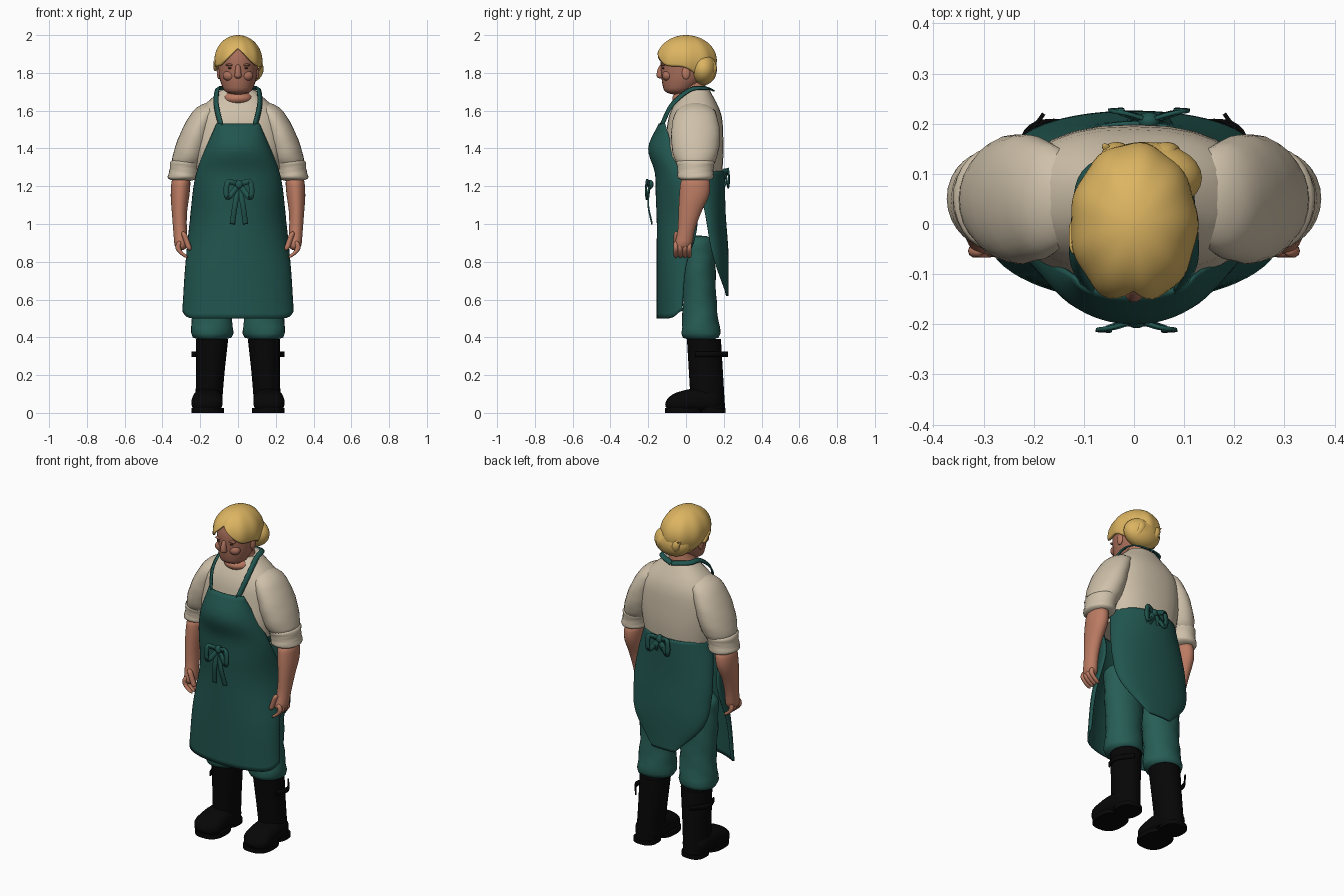
import bpy, bmesh
from math import sin, cos, pi, sqrt, radians, copysign
from mathutils import Vector

if "Cube" in bpy.data.objects:
    bpy.data.objects.remove(bpy.data.objects["Cube"])


def material(name, *rgb):
    mat = bpy.data.materials.new(name)
    mat.use_nodes = True
    mat.diffuse_color = (*rgb, 1)
    mat.node_tree.nodes["Principled BSDF"].inputs["Base Color"].default_value = (*rgb, 1)
    return mat


APRON = material("dark green cloth", .015, .09, .077)
TROUSER = material("green cloth", .02, .11, .092)
SHIRT = material("cream cloth", .62, .53, .4)
SKIN = material("skin", .5, .2, .125)
FACE = material("weathered skin", .4, .16, .105)
HAIR = material("blond hair", .72, .46, .12)
RUBBER = material("black rubber", .002, .002, .002)
BROWN = material("dark brown", .06, .025, .015)
LIP = material("lip red", .28, .08, .065)


def key(values, t):
    """Smooth curve through evenly spaced values; a single number stays constant."""
    if not isinstance(values, tuple):
        return values
    first, second, before_last, last = *values[:2], *values[-2:]
    padded = (2 * first - second, *values, 2 * last - before_last)
    place = t * (len(values) - 1)
    i = min(int(place), len(values) - 2)
    f = place - i
    a, b, c, d = padded[i:i + 4]
    return b + f * (c - a + f * (2 * a - 5 * b + 4 * c - d + f * (3 * (b - c) + d - a))) / 2


def finish(name, mat, verts, faces, thick=0):
    mesh = bpy.data.meshes.new(name)
    mesh.from_pydata([tuple(v) for v in verts], [], faces)
    bm = bmesh.new()
    bm.from_mesh(mesh)
    bmesh.ops.recalc_face_normals(bm, faces=bm.faces)
    for face in bm.faces:
        face.smooth = len(face.verts) == 4
    bm.to_mesh(mesh)
    bm.free()
    mesh.materials.append(mat)
    obj = bpy.data.objects.new(name, mesh)
    bpy.context.collection.objects.link(obj)
    if thick:
        mod = obj.modifiers.new("thickness", "SOLIDIFY")
        mod.thickness, mod.offset = thick, 0


def strip_faces(rows, cols):
    return [(r * cols + c, r * cols + c + 1, (r + 1) * cols + c + 1, (r + 1) * cols + c)
            for r in range(rows - 1) for c in range(cols - 1)]


def ring_faces(rows, sides):
    return [(r * sides + i, r * sides + (i + 1) % sides,
             (r + 1) * sides + (i + 1) % sides, (r + 1) * sides + i)
            for r in range(rows - 1) for i in range(sides)]


def tube(name, mat, x=0, y=0, z=0, rx=0, ry=0, s=1, dome=0, square=2, wave=0,
         lying=False, sides=28, rows=18):
    """Loft with keyed centre and radii; dome is the share of length rounding each end."""
    verts = []
    for r in range(rows):
        t = (1 - cos(pi * r / (rows - 1))) / 2
        centre = Vector((key(x, t), key(y, t), key(z, t)))
        end = min(1, min(t, 1 - t) / dome) if dome else 1
        taper = max(.02, sqrt(1 - (1 - end) ** 2))
        for i in range(sides):
            a = 2 * pi * i / sides
            k = taper * (1 + wave * sin(3 * a + 8 * pi * t))
            u = key(rx, t) * k * copysign(abs(cos(a)) ** (2 / square), cos(a))
            v = key(ry, t) * k * copysign(abs(sin(a)) ** (2 / square), sin(a))
            p = centre + Vector((u, 0, v) if lying else (u, v, 0))
            verts.append((s * p.x, p.y, p.z))
    caps = [tuple(range(sides)), tuple(range(len(verts) - sides, len(verts)))]
    finish(name, mat, verts, ring_faces(rows, sides) + caps)


def ball(name, mat, x, y, z, rx, ry, rz):
    tube(name, mat, x, y, (z - rz, z + rz), rx, ry, dome=.5)


def sheet(name, z, width, middle, edge, rows=40, cols=33, corner=0):
    """Apron cloth bent round the body; corner lifts the ends of the hem."""
    verts = []
    for r in range(rows):
        t = r / (rows - 1)
        for c in range(cols):
            a = pi * (c / (cols - 1) - .5)
            side = key(edge, t)
            verts.append((key(width, t) * sin(a),
                          side + (key(middle, t) - side) * cos(a),
                          key(z, t) + corner * t ** 4 * sin(a) ** 20))
    finish(name, APRON, verts, strip_faces(rows, cols), .01)


def ribbon(name, mat, x, y, z, centre, s=1, half=.014, rows=24):
    """Flat band along a keyed path, facing away from the centre."""
    path = [Vector([key(axis, r / (rows - 1)) for axis in (x, y, z)]) for r in range(rows)]
    verts = []
    for i, p in enumerate(path):
        along = path[min(i + 1, rows - 1)] - path[max(i - 1, 0)]
        across = along.cross(p - Vector(centre)).normalized() * half
        verts += [(s * q.x, q.y, q.z) for q in (p - across, p + across)]
    finish(name, mat, verts, strip_faces(rows, 2), .008)


def bow(name, x, y, z, facing, drop):
    """Knot with a loop and a hanging tail on each side."""
    def offset(start, scale, *steps):
        return tuple(start + scale * step for step in steps)

    behind = (x, y - facing, z)
    ball(name + "_knot", APRON, x, y, z, .022, .018, .024)
    for s in (-1, 1):
        ribbon(name + "_loop", APRON, offset(x, s, 0, .06, .06, 0),
               offset(y, facing, 0, .02, .02, 0), offset(z, 1, 0, .01, -.07, 0), behind)
        ribbon(name + "_tail", APRON, offset(x, s, 0, .02, .035),
               offset(y, facing, 0, .01, -.01), offset(z, drop, 0, -1), behind)


# Shirt body
tube("shirt_body", SHIRT, y=(.055, .05, .045, .035, .03), z=(1.71, 1.22),
     rx=(.09, .215, .24, .23, .21), ry=(.07, .135, .152, .162, .155), square=2.4)

# Apron: bib and skirt in one, back panel, waistband and bows
sheet("apron_front", z=(1.53, .5), width=(.11, .215, .25, .275, .29),
      middle=(-.14, -.195, -.16, -.155, -.15, -.15, -.15, -.15, -.15),
      edge=(-.11, -.03, .06, 0, -.02), corner=.04)
sheet("apron_back", z=(1.28, .62), width=(.21, .24, .25, .22, .07),
      middle=(.2, .205, .22, .22), edge=(.05, .1, .14, .215))
tube("waistband", APRON, y=.025, z=(1.28, 1.24), rx=.222, ry=.18)
bow("front_bow", .005, -.19, 1.21, facing=-1, drop=.21)
bow("back_bow", .03, .205, 1.27, facing=1, drop=.08)

for s, side in ((1, "left_"), (-1, "right_")):
    ribbon(side + "neck_strap", APRON, x=(.09, .115, .11, .09, 0),
           y=(-.13, -.075, .02, .1, .14), z=(1.52, 1.63, 1.71, 1.72, 1.71),
           centre=(0, .05, 1.55), s=s)

    # Sleeve with rolled cuff
    tube(side + "sleeve", SHIRT, x=(.14, .205, .245, .28), y=.05, z=(1.645, 1.28),
         rx=(.07, .08, .09, .08), ry=(.09, .125, .125, .09), s=s, dome=.16, wave=.012)
    tube(side + "cuff", SHIRT, x=(.27, .295), y=.05, z=(1.35, 1.225),
         rx=(.09, .08, .085), ry=(.11, .095, .1), s=s, dome=.2, wave=.015)

    # Forearm, curled fingers and thumb
    tube(side + "forearm", SKIN, x=(.3, .31, .3), y=(.05, .045, .02, 0, -.02),
         z=(1.26, .86), rx=(.05, .05, .04, .036, .036), ry=(.075, .08, .06, .045, .05),
         s=s, dome=.1)
    for i in range(4):
        tube(side + "finger", SKIN, x=(.31, .315, .27), y=.024 * i - .054, z=(.91, .82),
             rx=.014, ry=.013, s=s, dome=.2, sides=10)
    tube(side + "thumb", SKIN, x=(.29, .255), y=-.05, z=(.96, .86), rx=.015, ry=.016,
         s=s, dome=.2, sides=10)

    # Trouser leg gathered over the boot
    tube(side + "trouser_leg", TROUSER, x=(.12, .14), y=(.06, .07, .08), z=(.94, .38),
         rx=(.12, .12, .105, .115), ry=(.1, .09, .09, .108), s=s, dome=.06, wave=.03)

    # Rubber boot
    tube(side + "boot_shaft", RUBBER, x=(.137, .157), y=(.095, .117), z=(.39, .02),
         rx=(.085, .075, .07), ry=.09, s=s)
    tube(side + "boot_foot", RUBBER, x=(.157, .166), y=(.2, -.11), z=(.06, .065, .045),
         rx=(.07, .08, .084), ry=(.06, .065, .045), s=s, dome=.2, square=2.4, lying=True)
    for part, y, rx, ry in (("sole", -.01, .085, .1), ("heel", .14, .07, .07)):
        tube(side + "boot_" + part, RUBBER, x=.16, y=y, z=(0, .025), rx=rx, ry=ry,
             s=s, square=2.6, rows=2)
    ribbon(side + "boot_strap", RUBBER, x=(.22, .24, .18), y=(.05, .13, .22), z=.31,
           centre=(.14, .1, .31), s=s)

    # Paired face details
    ball(side + "eye", BROWN, s * .04, -.12, 1.825, .013, .007, .005)
    ball(side + "brow", FACE, s * .042, -.12, 1.842, .025, .012, .007)
    ball(side + "cheek", FACE, s * .045, -.098, 1.785, .035, .028, .028)
    ball(side + "ear", SKIN, s * .1, 0, 1.8, .012, .022, .034)

# Neck, neckline, head, nose and mouth
tube("neck", SKIN, y=(.025, .04), z=(1.8, 1.65), rx=(.065, .07, .1), ry=(.07, .075))
ball("neckline", SKIN, 0, .005, 1.665, .08, .078, .04)
tube("head", FACE, y=(-.05, -.01, 0, 0), z=(1.685, 1.97), rx=(.064, .094, .104, .1, .07),
     ry=(.06, .11, .132, .13, .09), dome=.08)
tube("nose", FACE, y=(-.125, -.137, -.135), z=(1.85, 1.77), rx=(.01, .021), ry=(.01, .022),
     dome=.2)
ball("mouth", LIP, 0, -.117, 1.75, .027, .009, .004)

# Hair cap, from the crown down to a hairline that drops from the parting to the nape
rows, sides, verts = 20, 64, []
for r in range(rows):
    for i in range(sides):
        a = 2 * pi * i / sides
        from_front = 1 - abs(1 - a / pi)
        fall = max(r / (rows - 1), .02) * radians(key((60, 99, 107, 140, 145), from_front))
        lumps = .018 * sin(9 * a) * sin(fall) - .04 * max(0, cos(a)) ** 40
        out = sin(fall) * (1 + lumps)
        verts.append((.122 * out * sin(a), -.157 * out * cos(a), 1.865 + .13 * cos(fall)))
finish("hair_cap", HAIR, verts, ring_faces(rows, sides) + [tuple(range(sides))], .01)

# Low bun with wrapped strands, loose flicks and a side lock
ball("hair_bun", HAIR, .022, .092, 1.82, .114, .072, .085)
ball("bun_knot", HAIR, .04, .128, 1.82, .065, .035, .05)
for i in range(3):
    x = .05 * (i - 1)
    tube("bun_strand", HAIR, x=(x, x + .03), y=(.12, .148, .12), z=(1.89, 1.76),
         rx=.024, ry=.016, dome=.3, sides=12)
for x, tip in ((-.04, -.06), (0, .02)):
    tube("loose_flick", HAIR, x=(x, tip), y=(.13, .158), z=(1.83, 1.86), rx=.008, ry=.008,
         dome=.3, sides=8)
tube("side_lock", HAIR, x=-.12, y=(-.05, 0), z=(1.87, 1.81), rx=.01, ry=.02, dome=.3)
